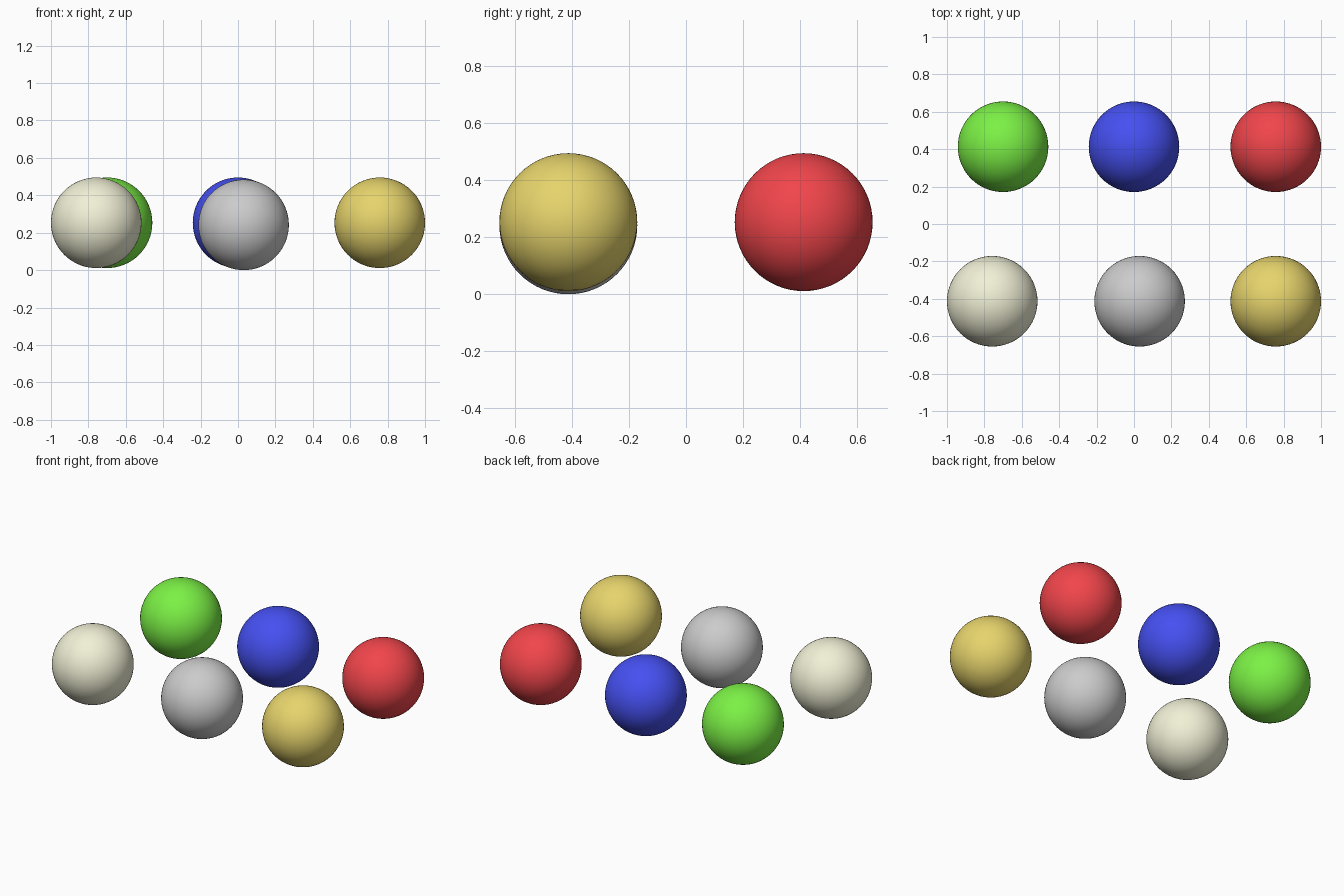
import bpy

if "Cube" in bpy.data.objects:
    bpy.data.objects.remove(bpy.data.objects["Cube"])

RADIUS = 0.242

# name, centre (x, y, z), colour (None = plain grey)
BALLS = [
    ("green_ball", (-0.70, 0.413, 0.253), (0.20, 0.88, 0.06)),
    ("blue_ball", (0.00, 0.413, 0.253), (0.06, 0.08, 0.88)),
    ("red_ball", (0.758, 0.413, 0.253), (0.88, 0.06, 0.07)),
    ("cream_ball", (-0.758, -0.413, 0.253), (0.88, 0.87, 0.67)),
    ("grey_ball", (0.03, -0.413, 0.242), None),
    ("gold_ball", (0.758, -0.413, 0.253), (0.80, 0.66, 0.15)),
]


def add_ball(name, centre, colour):
    bpy.ops.mesh.primitive_uv_sphere_add(
        segments=64, ring_count=32, radius=RADIUS, location=centre)
    ball = bpy.context.object
    ball.name = name
    bpy.ops.object.shade_smooth()
    if colour:
        mat = bpy.data.materials.new(name + "_paint")
        mat.diffuse_color = (*colour, 1)
        mat.use_nodes = True
        mat.node_tree.nodes["Principled BSDF"].inputs["Base Color"].default_value = mat.diffuse_color
        ball.data.materials.append(mat)


# Two rows of three smooth balls
for ball in BALLS:
    add_ball(*ball)
